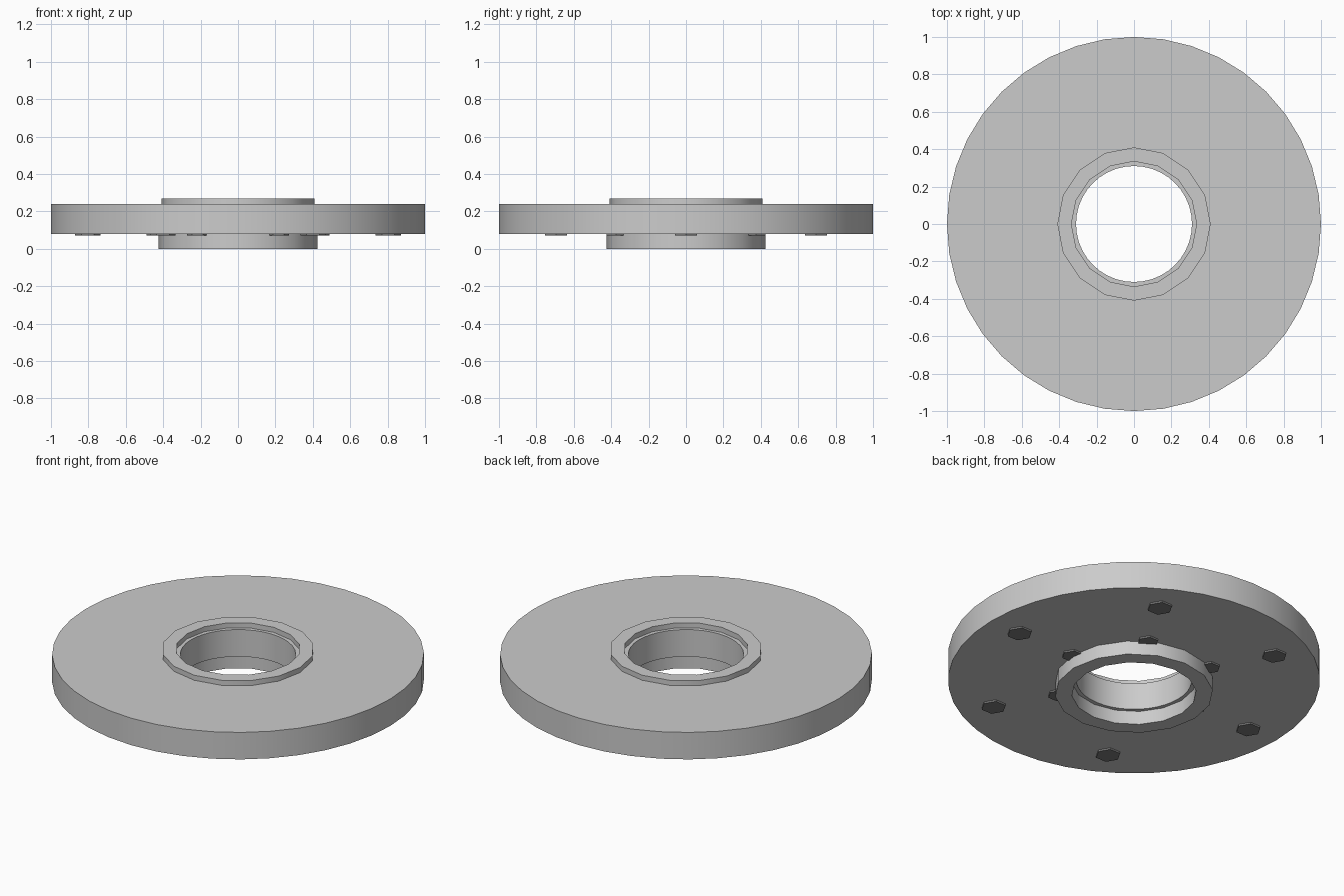
import bpy, bmesh, math

if "Cube" in bpy.data.objects:
    bpy.data.objects.remove(bpy.data.objects["Cube"])


def ring(name, r_out, r_in, z0, z1, sides):
    """Square-section ring with sharp rims and smooth walls."""
    bm = bmesh.new()
    profile = [(r_in, z0), (r_out, z0), (r_out, z1), (r_in, z1)]
    loops = []
    for r, z in profile:
        loops.append([bm.verts.new((r * math.cos(2 * math.pi * i / sides),
                                    r * math.sin(2 * math.pi * i / sides), z))
                      for i in range(sides)])
    for k in range(4):
        a, b = loops[k], loops[(k + 1) % 4]
        for i in range(sides):
            j = (i + 1) % sides
            bm.faces.new((a[i], a[j], b[j], b[i]))
    bmesh.ops.recalc_face_normals(bm, faces=bm.faces)
    mesh = bpy.data.meshes.new(name)
    bm.to_mesh(mesh)
    bm.free()
    obj = bpy.data.objects.new(name, mesh)
    bpy.context.collection.objects.link(obj)
    bpy.ops.object.select_all(action='DESELECT')
    obj.select_set(True)
    bpy.context.view_layer.objects.active = obj
    bpy.ops.object.shade_smooth_by_angle(angle=math.radians(30))
    return obj


# Main disc and the two coarser collars around its bore
ring("disc", 1.0, 0.31, 0.08, 0.24, 40)
ring("upper_collar", 0.41, 0.335, 0.24, 0.27, 16)
ring("lower_hub", 0.425, 0.335, 0.0, 0.08, 16)

# Dark hexagonal bolt heads on the underside: outer and inner circles of six
dark = bpy.data.materials.new("dark_metal")
dark.diffuse_color = (0.2, 0.2, 0.2, 1)
dark.use_nodes = True
dark.node_tree.nodes["Principled BSDF"].inputs["Base Color"].default_value = dark.diffuse_color
for label, circle, size in (("outer", 0.803, 0.068), ("inner", 0.433, 0.057)):
    for i in range(6):
        a = math.radians(60 * i)
        # The top of each head is sunk slightly into the disc
        bpy.ops.mesh.primitive_cylinder_add(
            vertices=6, radius=size, depth=0.02,
            location=(circle * math.cos(a), circle * math.sin(a), 0.08),
            rotation=(0, 0, math.radians(30)))
        bolt = bpy.context.object
        bolt.name = f"{label}_bolt_{i + 1}"
        bolt.data.materials.append(dark)
